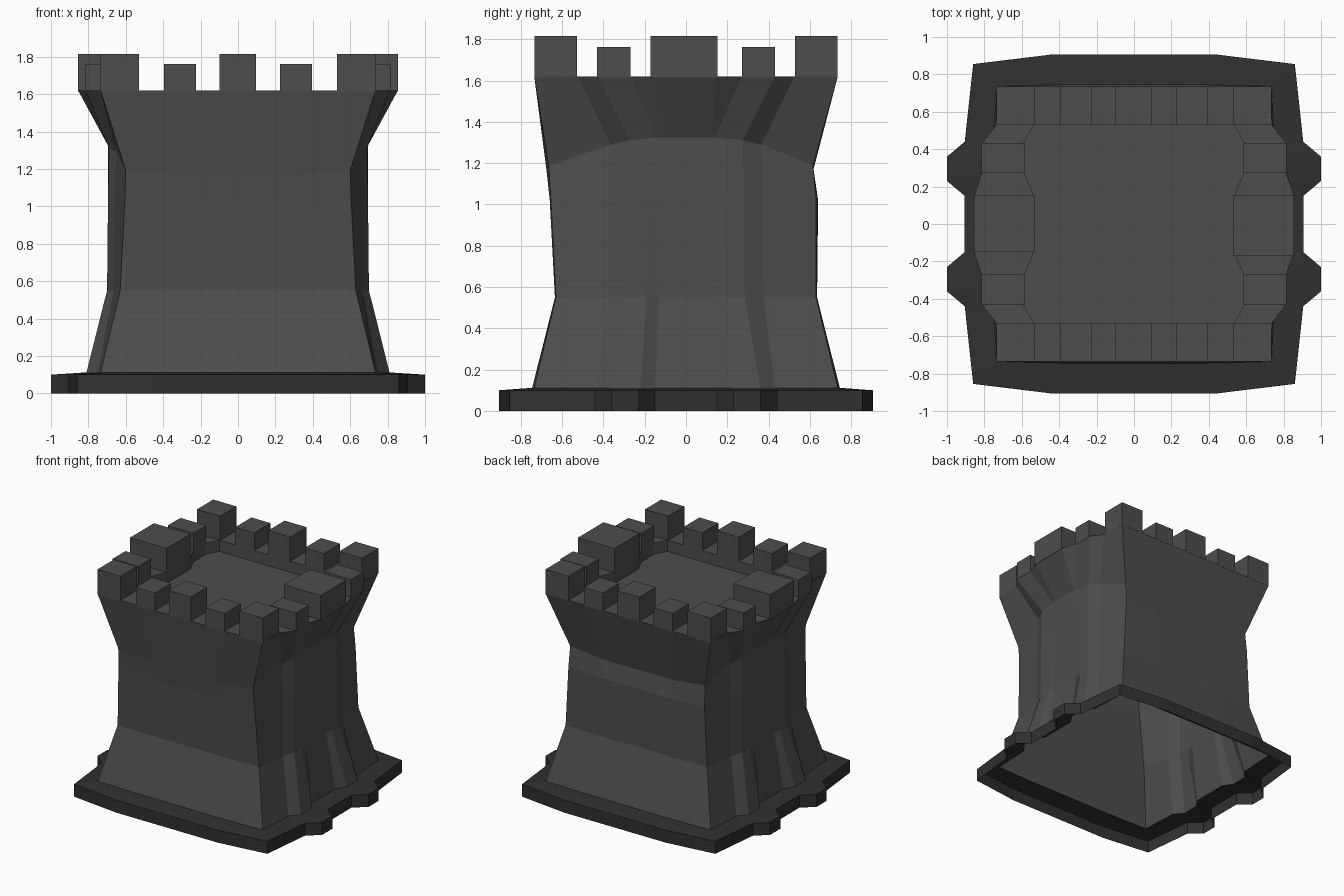
import bpy, bmesh

if "Cube" in bpy.data.objects:
    bpy.data.objects.remove(bpy.data.objects["Cube"])


def material(name, v):
    m = bpy.data.materials.new(name)
    m.diffuse_color = (v, v, v, 1)
    m.use_nodes = True
    m.node_tree.nodes["Principled BSDF"].inputs["Base Color"].default_value = m.diffuse_color
    return m


STONE = material("dark_stone", 0.075)
PLINTH = material("darker_stone", 0.03)


def ring(quarter, back=None):
    """Mirror a front-right quarter outline (x, y, z) into a full loop.
    back optionally replaces the y of the first points on the rear side."""
    front = [(x, -y, z) for x, y, z in quarter]
    rear = [(x, y, z) for x, y, z in quarter]
    for i, y in enumerate(back or []):
        rear[i] = (rear[i][0], y, rear[i][2])
    right = front + rear[::-1]
    return right + [(-x, y, z) for x, y, z in right[::-1]]


def level(pts, z):
    return [(x, y, z) for x, y in pts]


def finish(name, bm, mat):
    me = bpy.data.meshes.new(name)
    bm.to_mesh(me)
    bm.free()
    me.materials.append(mat)
    ob = bpy.data.objects.new(name, me)
    bpy.context.collection.objects.link(ob)
    return ob


def loft(name, rings, mat, cap=False):
    bm = bmesh.new()
    loops = [[bm.verts.new(p) for p in r] for r in rings]
    n = len(rings[0])
    for a, b in zip(loops, loops[1:]):
        for i in range(n):
            j = (i + 1) % n
            bm.faces.new((a[i], a[j], b[j], b[i]))
    if cap:
        bm.faces.new(loops[-1])
    bmesh.ops.remove_doubles(bm, verts=bm.verts[:], dist=0.001)
    return finish(name, bm, mat)


def merlon(name, x0, x1, y0, y1, top, z=1.615):
    bm = bmesh.new()
    bmesh.ops.create_cube(bm, size=1)
    for v in bm.verts:
        v.co = (x0 if v.co.x < 0 else x1, y0 if v.co.y < 0 else y1, z if v.co.z < 0 else top)
    return finish(name, bm, STONE)


# Quarter outlines: front wall, corner, then the stepped side buttress
slab = [(0.45, 0.905), (0.86, 0.855), (0.905, 0.44), (1.0, 0.36), (1.0, 0.23), (0.905, 0.15)]
foot = [(0.38, 0.745), (0.735, 0.735), (0.75, 0.43), (0.81, 0.36), (0.81, 0.22), (0.76, 0.15)]
waist = [(0.33, 0.635), (0.63, 0.63), (0.665, 0.375), (0.70, 0.285), (0.70, 0.19), (0.695, 0.13)]
chest = [(0.31, 0.66, 1.02), (0.605, 0.655, 1.03), (0.66, 0.37, 1.05), (0.695, 0.28, 1.05),
         (0.695, 0.17, 1.05), (0.693, 0.13, 1.05)]
neck = [(0.30, 0.675, 1.16), (0.60, 0.665, 1.19), (0.65, 0.365, 1.29), (0.69, 0.275, 1.31),
        (0.693, 0.14, 1.325), (0.695, 0.12, 1.325)]
rim = [(0.39, 0.735), (0.735, 0.735), (0.74, 0.525), (0.815, 0.43), (0.815, 0.27), (0.855, 0.15)]
inner = [(0.39, 0.53), (0.535, 0.53), (0.535, 0.53), (0.59, 0.43), (0.585, 0.27), (0.535, 0.15)]

# Open-bottomed plinth with a slightly sloped top
loft("plinth", [ring(level(slab, 0)), ring(level(slab, 0.1)), ring(level(foot, 0.112))], PLINTH)

# Flared walls, rim and sunken roof floor in one shell
loft("tower_walls", [ring(level(foot, 0.112)), ring(level(waist, 0.55)),
                     ring(chest, [0.64, 0.63]), ring(neck, [0.615, 0.615]),
                     ring(level(rim, 1.62)), ring(level(inner, 1.62)),
                     ring(level(inner, 1.53))], STONE, cap=True)

# Front and back battlements: alternating tall and short blocks
for label, y0, y1 in (("front", -0.735, -0.528), ("back", 0.528, 0.735)):
    merlon(label + "_middle_merlon", -0.1, 0.095, y0, y1, 1.815)
    for s, side in ((-1, "left"), (1, "right")):
        for kind, a, b, top in (("small", 0.225, 0.395, 1.762), ("corner", 0.53, 0.735, 1.815)):
            x0, x1 = sorted((s * a, s * b))
            merlon(f"{label}_{side}_{kind}_merlon", x0, x1, y0, y1, top)

# Side battlements: one wide block between two small ones
for s, side in ((-1, "left"), (1, "right")):
    x0, x1 = sorted((s * 0.53, s * 0.855))
    merlon(side + "_wide_merlon", x0, x1, -0.15 if s < 0 else -0.172, 0.152, 1.815)
    x0, x1 = sorted((s * 0.585, s * 0.815))
    for label, y0, y1 in (("front", -0.43, -0.268), ("back", 0.272, 0.432)):
        merlon(f"{side}_{label}_merlon", x0, x1, y0, y1, 1.762)
